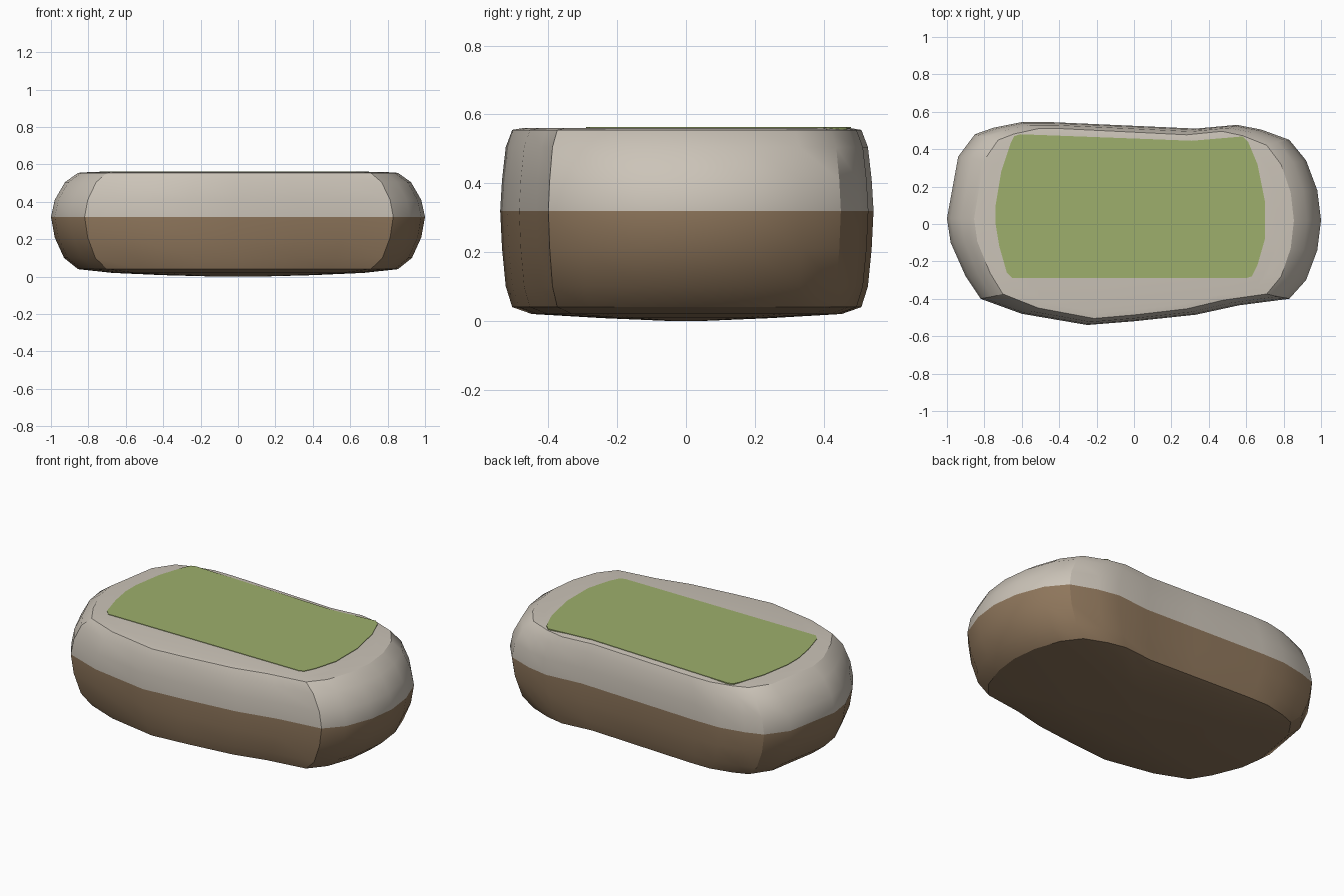
import bpy
import bmesh

if "Cube" in bpy.data.objects:
    bpy.data.objects.remove(bpy.data.objects["Cube"], do_unlink=True)


def make_material(name, colour):
    mat = bpy.data.materials.new(name)
    mat.use_nodes = True
    mat.diffuse_color = (*colour, 1)
    mat.node_tree.nodes["Principled BSDF"].inputs["Base Color"].default_value = (*colour, 1)
    return mat


def finish(bm, name, materials):
    bmesh.ops.recalc_face_normals(bm, faces=bm.faces)
    mesh = bpy.data.meshes.new(name)
    bm.to_mesh(mesh)
    bm.free()
    for mat in materials:
        mesh.materials.append(mat)
    obj = bpy.data.objects.new(name, mesh)
    bpy.context.collection.objects.link(obj)
    bpy.ops.object.select_all(action='DESELECT')
    obj.select_set(True)
    bpy.context.view_layer.objects.active = obj
    bpy.ops.object.shade_smooth_by_angle()
    return obj


def loft(bm, outline, rings):
    """Stack scaled copies of an outline, bridge them and cap both ends."""
    loops = [[bm.verts.new((x * sx, y * sy, z)) for x, y in outline]
             for z, sx, sy in rings]
    n = len(outline)
    for low, high in zip(loops, loops[1:]):
        for i in range(n):
            j = (i + 1) % n
            bm.faces.new((low[i], low[j], high[j], high[i]))
    bm.faces.new(loops[0])
    bm.faces.new(loops[-1])


brown = make_material("earth brown", (0.27, 0.18, 0.105))
beige = make_material("pale stone", (0.60, 0.55, 0.48))
green = make_material("grass green", (0.34, 0.43, 0.15))

# Rounded stone body: irregular outline, bulging at mid height
OUTLINE = [(1, .02), (.98, -.14), (.92, -.3), (.83, -.4), (.56, -.435),
           (.33, -.485), (0, -.52), (-.25, -.54), (-.6, -.48), (-.82, -.4),
           (-.9, -.28), (-.98, -.1), (-1, .03), (-.94, .36), (-.85, .48),
           (-.75, .515), (-.6, .545), (-.45, .545), (0, .525), (.33, .51),
           (.55, .53), (.68, .505), (.83, .45), (.92, .34), (.98, .18)]
SPLIT = .32
RINGS = [(0, .1, .1), (.008, .4, .45), (.02, .67, .83), (.04, .855, .935),
         (.1, .93, .97), (.21, .98, .99), (SPLIT, 1, 1), (.41, .98, .99),
         (.505, .925, .97), (.555, .855, .935), (.56, .78, .88)]
bm = bmesh.new()
loft(bm, OUTLINE, RINGS)
for face in bm.faces:
    face.material_index = int(face.calc_center_median().z > SPLIT)
finish(bm, "stone_body", [brown, beige])

# Thin grass plate on the top
GRASS = [(-.61, .48), (0, .457), (.31, .445), (.58, .468), (.61, .44),
         (.66, .32), (.7, .12), (.7, -.08), (.66, -.22), (.63, -.28),
         (.6, -.29), (-.65, -.29), (-.68, -.26), (-.72, -.12), (-.74, 0),
         (-.74, .1), (-.71, .28), (-.66, .43), (-.64, .47)]
bm = bmesh.new()
loft(bm, GRASS, [(.556, 1, 1), (.563, 1, 1)])
finish(bm, "grass_patch", [green])
